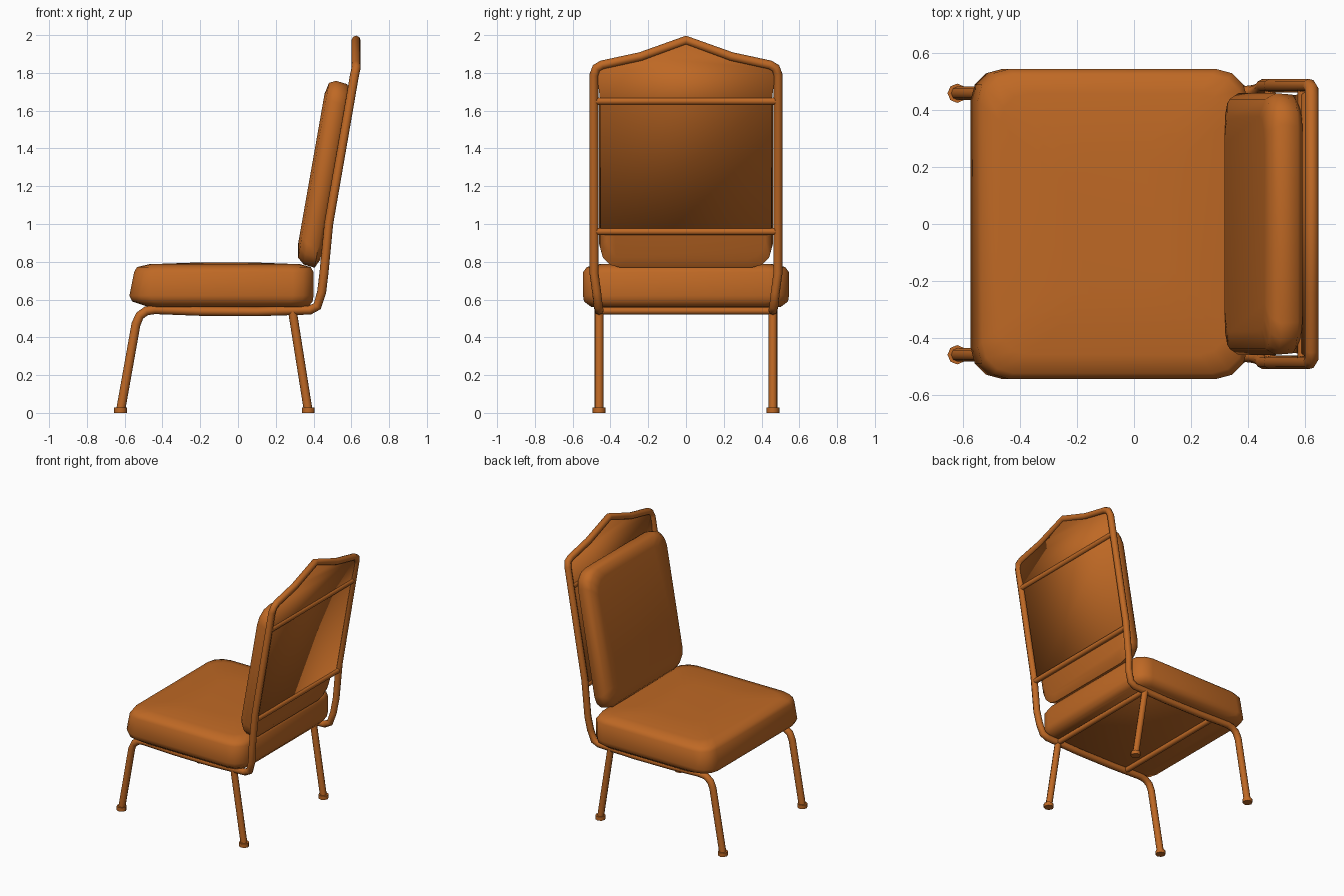
import bpy
import bmesh
import math
from mathutils import Matrix

cube = bpy.data.objects.get("Cube")
if cube:
    bpy.data.objects.remove(cube, do_unlink=True)

brown = bpy.data.materials.new("orange_brown")
brown.use_nodes = True
colour = (0.52, 0.14, 0.018, 1)
brown.diffuse_color = colour
brown.node_tree.nodes["Principled BSDF"].inputs["Base Color"].default_value = colour


def finish(obj, angle=40):
    obj.data.materials.append(brown)
    bpy.ops.object.select_all(action='DESELECT')
    obj.select_set(True)
    bpy.context.view_layer.objects.active = obj
    if obj.type == 'CURVE':
        bpy.ops.object.convert(target='MESH')
    bpy.ops.object.shade_smooth_by_angle(angle=math.radians(angle))


def tube(name, points, radius):
    curve = bpy.data.curves.new(name, 'CURVE')
    curve.dimensions = '3D'
    curve.bevel_depth = radius
    curve.bevel_resolution = 2
    curve.use_fill_caps = True
    spline = curve.splines.new('POLY')
    spline.points.add(len(points) - 1)
    for target, p in zip(spline.points, points):
        target.co = (*p, 1)
    obj = bpy.data.objects.new(name, curve)
    bpy.context.collection.objects.link(obj)
    finish(obj, 50)


def mesh_object(name, bm, angle):
    bmesh.ops.recalc_face_normals(bm, faces=bm.faces)
    mesh = bpy.data.meshes.new(name)
    bm.to_mesh(mesh)
    bm.free()
    obj = bpy.data.objects.new(name, mesh)
    bpy.context.collection.objects.link(obj)
    finish(obj, angle)
    return obj


def cushion(name, layers, matrix=Matrix()):
    """Loft rounded rectangles: (low x, high x, half width, corner, level)."""
    bm = bmesh.new()
    rings = []
    for low, high, half, corner, level in layers:
        ring = []
        centres = [(high - corner, half - corner), (low + corner, half - corner),
                   (low + corner, corner - half), (high - corner, corner - half)]
        for quarter, (cx, cy) in enumerate(centres):
            for step in range(4):
                a = (quarter + step / 3) * math.pi / 2
                ring.append(bm.verts.new((cx + corner * math.cos(a),
                                          cy + corner * math.sin(a), level)))
        rings.append(ring)
    for a, b in zip(rings, rings[1:]):
        for i in range(len(a)):
            j = (i + 1) % len(a)
            bm.faces.new((a[i], a[j], b[j], b[i]))
    bm.faces.new(rings[0])
    bm.faces.new(rings[-1])
    bm.transform(matrix)
    mesh_object(name, bm, 60)


# Seat cushion: sloping front, slightly crowned top
cushion("seat_cushion", [
    (-0.47, 0.37, 0.50, 0.10, 0.56), (-0.56, 0.395, 0.54, 0.11, 0.59),
    (-0.575, 0.40, 0.545, 0.11, 0.62), (-0.55, 0.40, 0.545, 0.11, 0.745),
    (-0.535, 0.385, 0.525, 0.11, 0.772), (-0.47, 0.33, 0.46, 0.10, 0.787),
    (-0.25, 0.12, 0.25, 0.10, 0.795)])

# Back cushion, leaning along the posts
lean = math.radians(10)
cushion("back_cushion", [
    (-0.45, 0.46, 0.42, 0.10, -0.062), (-0.497, 0.49, 0.455, 0.11, -0.04),
    (-0.49, 0.497, 0.46, 0.11, 0.02), (-0.46, 0.48, 0.44, 0.11, 0.055),
    (-0.39, 0.42, 0.38, 0.10, 0.068)],
    Matrix.Translation((0.4525, 0, 1.265)) @ Matrix.Rotation(lean - math.pi / 2, 4, 'Y'))

# Continuous bent frame: front leg, rail, post, peaked top, mirrored to the other side
half_path = [
    (-0.622, 0.46, 0.01), (-0.54, 0.46, 0.47), (-0.52, 0.46, 0.515),
    (-0.485, 0.46, 0.54), (-0.44, 0.46, 0.547), (-0.2, 0.46, 0.538),
    (0.1, 0.46, 0.536), (0.38, 0.46, 0.544), (0.42, 0.465, 0.565),
    (0.443, 0.473, 0.64), (0.455, 0.487, 0.74), (0.48, 0.487, 1.0),
    (0.617, 0.487, 1.79), (0.625, 0.475, 1.825), (0.625, 0.445, 1.842),
    (0.625, 0.24, 1.886)]
mirrored = [(x, -y, z) for x, y, z in reversed(half_path)]
tube("bent_frame", half_path + [(0.625, 0, 1.973)] + mirrored, 0.024)

# Rear legs and feet
for side, label in ((1, "left"), (-1, "right")):
    y = side * 0.46
    tube(f"rear_leg_{label}", [(0.288, y, 0.54), (0.372, y, 0.01)], 0.023)
    for x, place in ((-0.622, "front"), (0.372, "rear")):
        tube(f"{place}_foot_{label}", [(x, y, 0), (x, y, 0.028)], 0.034)

# Cross bars of the back and under the seat
for name, x, z, half in (("upper_back_bar", 0.595, 1.65, 0.48),
                         ("lower_back_bar", 0.478, 0.96, 0.48),
                         ("rear_seat_bar", 0.29, 0.54, 0.46),
                         ("front_seat_bar", -0.31, 0.542, 0.46)):
    tube(name, [(x, -half, z), (x, half, z)], 0.019)

# Thin back panel: leaning lower part and upright peaked top
bm = bmesh.new()
low = [bm.verts.new((0.473, y, 0.96)) for y in (-0.453, 0.453)]
mid = [bm.verts.new((0.595, y, 1.66)) for y in (-0.455, 0.455)]
top = [bm.verts.new((0.622, y, 1.82)) for y in (-0.475, 0.475)]
peak = [bm.verts.new((0.625, y, z)) for y, z in ((0.24, 1.885), (0, 1.97), (-0.24, 1.885))]
bm.faces.new((low[0], low[1], mid[1], mid[0]))
bm.faces.new((mid[0], mid[1], top[1], top[0]))
bm.faces.new((top[0], top[1], *peak))
panel = mesh_object("back_panel", bm, 30)
solid = panel.modifiers.new("thickness", 'SOLIDIFY')
solid.thickness = 0.012
solid.offset = 0
